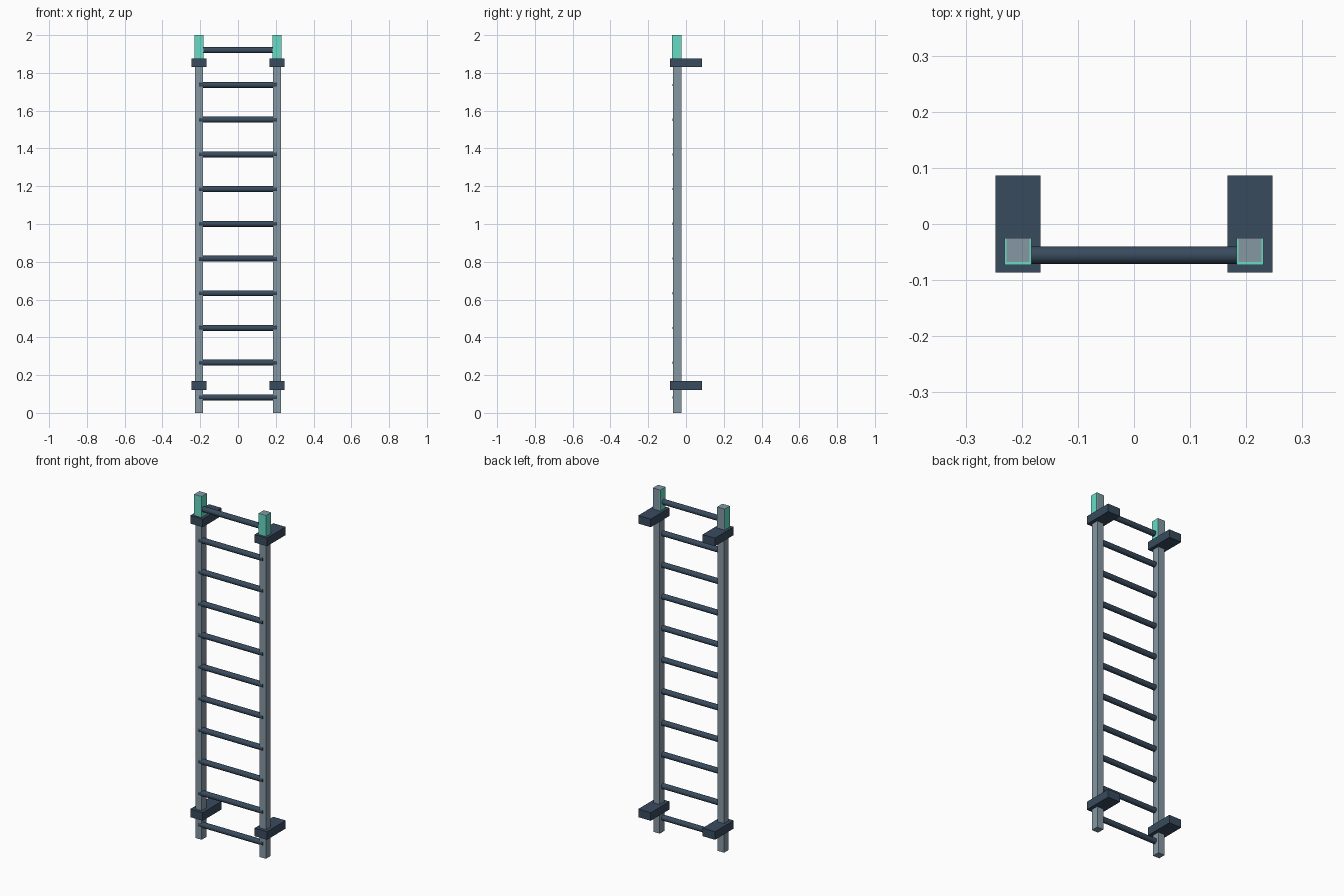
import bpy
import bmesh
import math

if "Cube" in bpy.data.objects:
    bpy.data.objects.remove(bpy.data.objects["Cube"])


def material(name, color):
    m = bpy.data.materials.new(name)
    m.diffuse_color = color
    m.use_nodes = True
    m.node_tree.nodes["Principled BSDF"].inputs["Base Color"].default_value = m.diffuse_color
    return m


STEEL = material("steel_grey", (0.24, 0.31, 0.37, 1))
DARK = material("dark_blue", (0.04, 0.07, 0.11, 1))
TEAL = material("teal", (0.14, 0.70, 0.56, 1))


def box(name, lo, hi, mat):
    bpy.ops.mesh.primitive_cube_add(size=1, location=[(a + b) / 2 for a, b in zip(lo, hi)])
    ob = bpy.context.object
    ob.name = name
    ob.scale = [b - a for a, b in zip(lo, hi)]
    bpy.ops.object.transform_apply(location=False, rotation=False, scale=True)
    ob.data.materials.append(mat)
    return ob


def prism(name, outline, z0, z1, mat):
    bm = bmesh.new()
    face = bm.faces.new([bm.verts.new((x, y, z0)) for x, y in outline])
    ext = bmesh.ops.extrude_face_region(bm, geom=[face])
    for v in ext["geom"]:
        if isinstance(v, bmesh.types.BMVert):
            v.co.z = z1
    bmesh.ops.recalc_face_normals(bm, faces=bm.faces[:])
    me = bpy.data.meshes.new(name)
    bm.to_mesh(me)
    bm.free()
    me.materials.append(mat)
    ob = bpy.data.objects.new(name, me)
    bpy.context.collection.objects.link(ob)
    return ob


POST_X, HALF = 0.207, 0.0205     # post centre and half width
FRONT, BACK = -0.068, -0.025     # post depth range
WALL = 0.0035                    # sleeve wall

for side, sx in (("left", -1), ("right", 1)):
    x = sx * POST_X
    # upright post
    box(side + "_post", (x - HALF, FRONT, 0), (x + HALF, BACK, 2.0), STEEL)

    # U-shaped coloured sleeve, open at the back
    o, i = HALF + WALL, HALF
    prism(side + "_top_sleeve",
          [(x - o, BACK), (x - o, FRONT - 0.005), (x + o, FRONT - 0.005), (x + o, BACK),
           (x + i, BACK), (x + i, FRONT), (x - i, FRONT), (x - i, BACK)],
          1.85, 2.0, TEAL)

    # wall brackets
    for level, z in (("lower", 0.146), ("upper", 1.854)):
        box(f"{side}_{level}_bracket", (x - 0.04, -0.086, z - 0.0235),
            (x + 0.04, 0.086, z + 0.0235), DARK)

# round rungs
for n in range(11):
    bpy.ops.mesh.primitive_cylinder_add(vertices=16, radius=0.0158, depth=2 * POST_X,
                                        location=(0, -0.0555, 0.082 + n * 0.1838),
                                        rotation=(0, math.pi / 2, 0))
    rung = bpy.context.object
    rung.name = f"rung_{n + 1}"
    rung.data.materials.append(DARK)
    bpy.ops.object.shade_smooth_by_angle()
